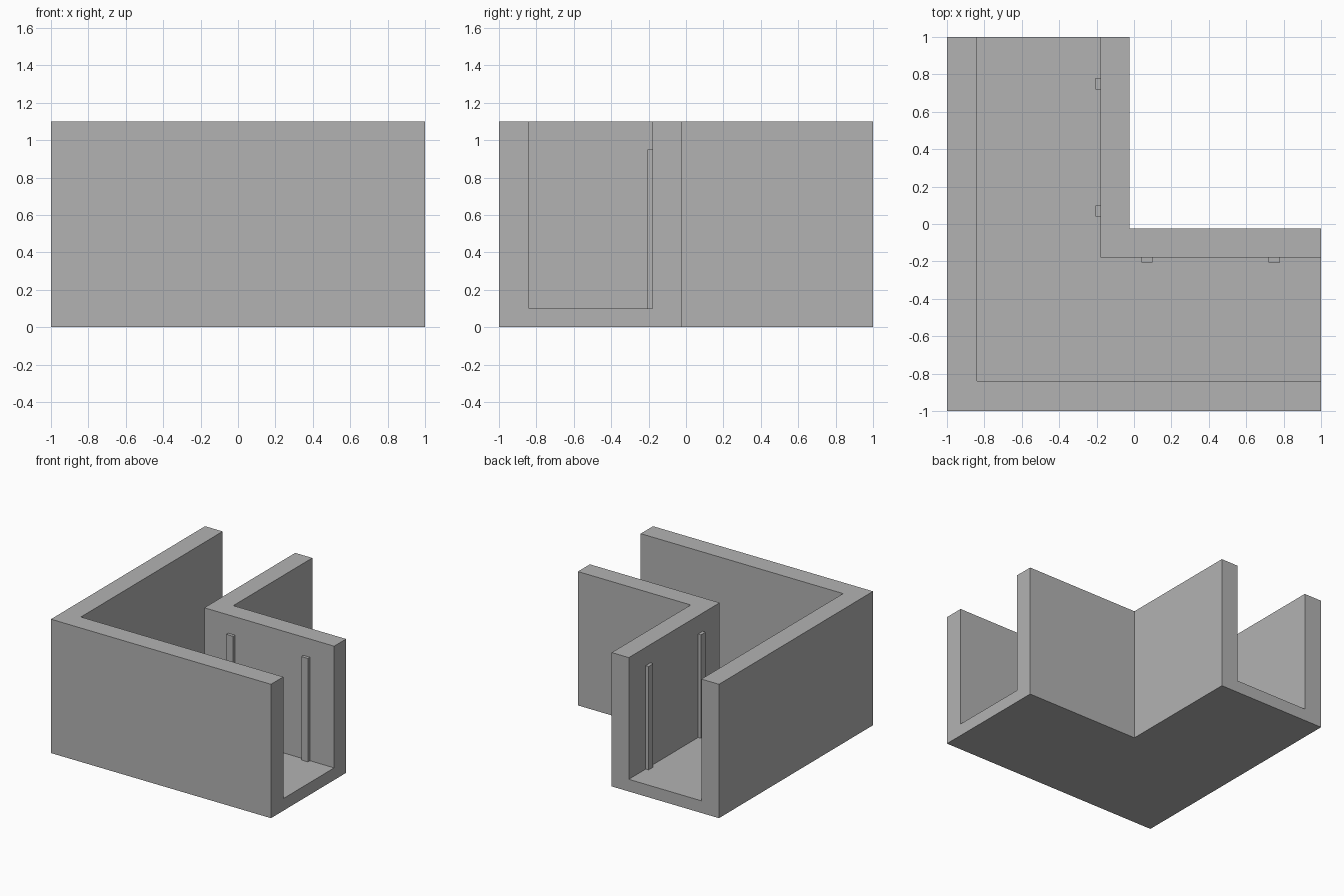
import bpy, bmesh

cube = bpy.data.objects.get("Cube")
if cube:
    bpy.data.objects.remove(cube, do_unlink=True)

# One plain grey for everything
GREY = (0.45, 0.45, 0.45, 1)
grey = bpy.data.materials.new("plain_grey")
grey.diffuse_color = GREY
grey.use_nodes = True
grey.node_tree.nodes["Principled BSDF"].inputs["Base Color"].default_value = GREY

HEIGHT, FLOOR, RIB_TOP = 1.1, 0.1, 0.95
OUTER, OUTER_IN, INNER_IN, INNER = -1.0, -0.84, -0.18, -0.025


def finish(bm, name):
    bmesh.ops.recalc_face_normals(bm, faces=bm.faces)
    mesh = bpy.data.meshes.new(name)
    bm.to_mesh(mesh)
    bm.free()
    mesh.materials.append(grey)
    obj = bpy.data.objects.new(name, mesh)
    bpy.context.collection.objects.link(obj)
    return obj


# Corner channel: a U section swept round a mitred right angle
section = [(OUTER, 0), (OUTER, HEIGHT), (OUTER_IN, HEIGHT), (OUTER_IN, FLOOR),
           (INNER_IN, FLOOR), (INNER_IN, HEIGHT), (INNER, HEIGHT), (INNER, 0)]
bm = bmesh.new()
stations = [[bm.verts.new(p) for p in ring] for ring in (
    [(1, d, z) for d, z in section],
    [(d, d, z) for d, z in section],
    [(d, 1, z) for d, z in section])]
for a, b in zip(stations, stations[1:]):
    for i in range(len(section)):
        j = (i + 1) % len(section)
        bm.faces.new((a[i], a[j], b[j], b[i]))
bm.faces.new(stations[0])
bm.faces.new(stations[-1])
# Merge the coplanar halves of the floor, underside and wall tops
bmesh.ops.dissolve_limit(bm, angle_limit=0.01, verts=bm.verts, edges=bm.edges)
finish(bm, "corner_channel")


# Guide ribs on the inner wall, two along each arm
def rib(name, x, y, sx, sy):
    bm = bmesh.new()
    bmesh.ops.create_cube(bm, size=1)
    bmesh.ops.scale(bm, vec=(sx, sy, RIB_TOP - FLOOR), verts=bm.verts)
    bmesh.ops.translate(bm, vec=(x, y, (RIB_TOP + FLOOR) / 2), verts=bm.verts)
    finish(bm, name)


WIDTH, DEPTH = 0.06, 0.026
across = INNER_IN - DEPTH / 2
for place, along in (("near", 0.07), ("far", 0.75)):
    rib(f"side_arm_rib_{place}", along, across, WIDTH, DEPTH)
    rib(f"back_arm_rib_{place}", across, along, DEPTH, WIDTH)
